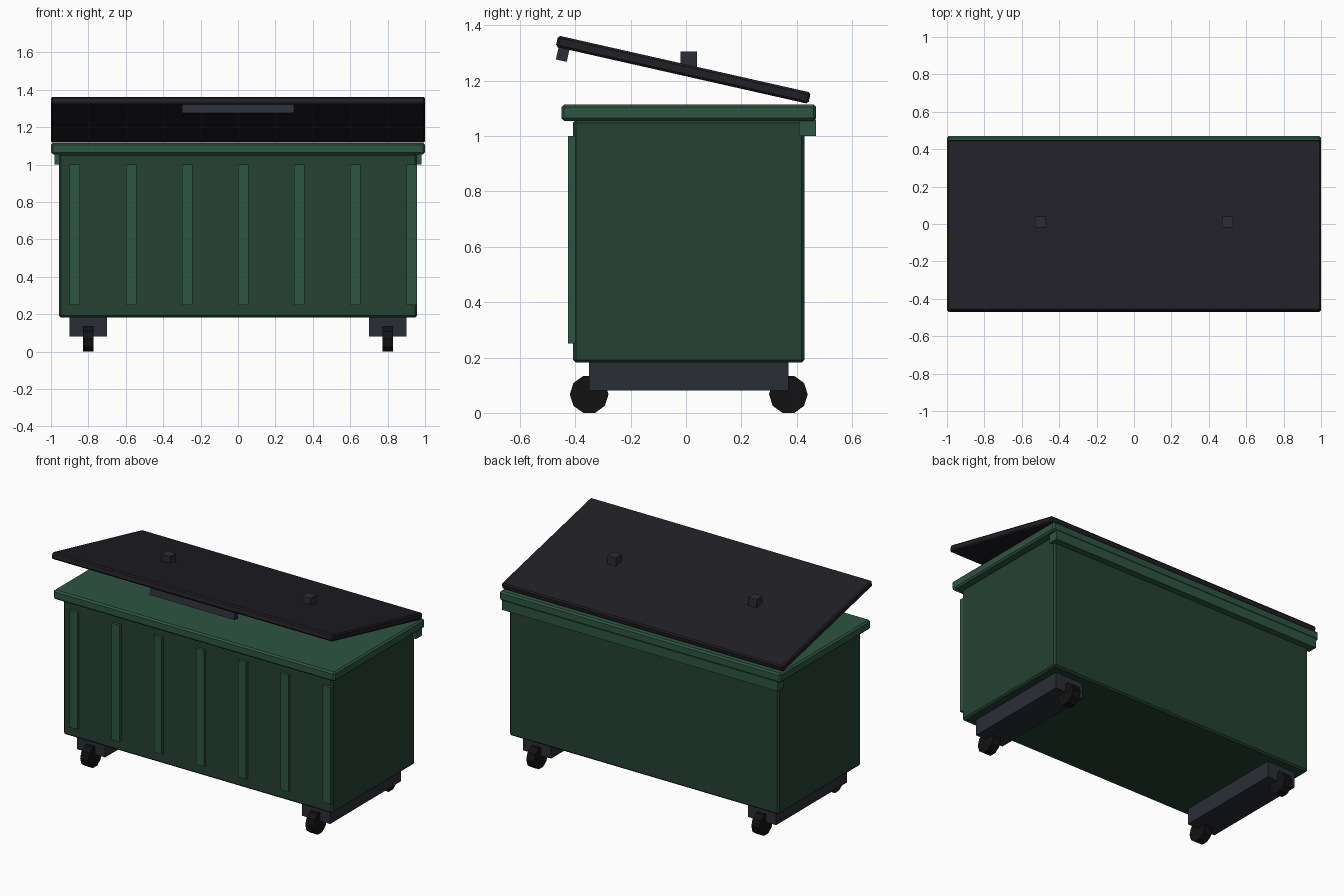
import bpy
from math import pi, cos, sin

if "Cube" in bpy.data.objects:
    bpy.data.objects.remove(bpy.data.objects["Cube"])

TILT = -0.222          # lid slope about x
LID_Y, LID_Z = -0.01, 1.24


def material(name, r, g, b):
    m = bpy.data.materials.new(name)
    m.diffuse_color = (r, g, b, 1)
    m.use_nodes = True
    m.node_tree.nodes["Principled BSDF"].inputs["Base Color"].default_value = m.diffuse_color
    return m


GREEN = material("dark green", 0.018, 0.052, 0.032)
TRIM = material("trim green", 0.027, 0.09, 0.055)
LID = material("lid black", 0.014, 0.014, 0.019)
METAL = material("dark metal", 0.024, 0.027, 0.037)
RUBBER = material("rubber", 0.006, 0.006, 0.007)


def box(name, center, size, mat, bevel=0, tilt=0):
    bpy.ops.mesh.primitive_cube_add(size=1, location=center, rotation=(tilt, 0, 0))
    o = bpy.context.object
    o.name = name
    o.scale = size
    bpy.ops.object.transform_apply(location=False, rotation=False, scale=True)
    o.data.materials.append(mat)
    if bevel:
        b = o.modifiers.new("edge bevel", 'BEVEL')
        b.width = bevel
        b.segments = 1
    return o


def on_lid(x, y, z):
    """Point given in the lid's own tilted frame."""
    return (x, LID_Y + y * cos(TILT) - z * sin(TILT),
            LID_Z + y * sin(TILT) + z * cos(TILT))


# Container and rim
box("body", (0, 0.01, 0.62), (1.914, 0.836, 0.876), GREEN, 0.01)
box("rim", (0, 0.01, 1.085), (2.0, 0.92, 0.06), TRIM, 0.01)
box("hinge_bar", (0, 0.439, 1.03), (1.96, 0.062, 0.06), TRIM)

# Front ribs
for i in range(7):
    box(f"front_rib_{i + 1}", (-0.872 + 0.3 * i, -0.41, 0.625),
        (0.056, 0.032, 0.75), TRIM)

# Propped lid with its handle and bumpers
box("lid", on_lid(0, 0, 0), (2.0, 0.936, 0.042), LID, 0.008, TILT)
box("lid_handle", on_lid(0, -0.437, -0.04), (0.6, 0.04, 0.05), METAL, 0, TILT)
for side, x in (("left", -0.5), ("right", 0.5)):
    box(f"lid_bumper_{side}", (x, 0.01, 1.265), (0.06, 0.06, 0.08), METAL)

# Skids and wheels
for side, x in (("left", -0.8), ("right", 0.8)):
    box(f"skid_{side}", (x, 0.01, 0.131), (0.2, 0.72, 0.102), METAL)
    for end, y in (("front", -0.35), ("back", 0.37)):
        bpy.ops.mesh.primitive_cylinder_add(vertices=10, radius=0.07, depth=0.056,
                                            location=(x, y, 0.0667),
                                            rotation=(0, pi / 2, 0))
        w = bpy.context.object
        w.name = f"wheel_{end}_{side}"
        w.data.materials.append(RUBBER)
